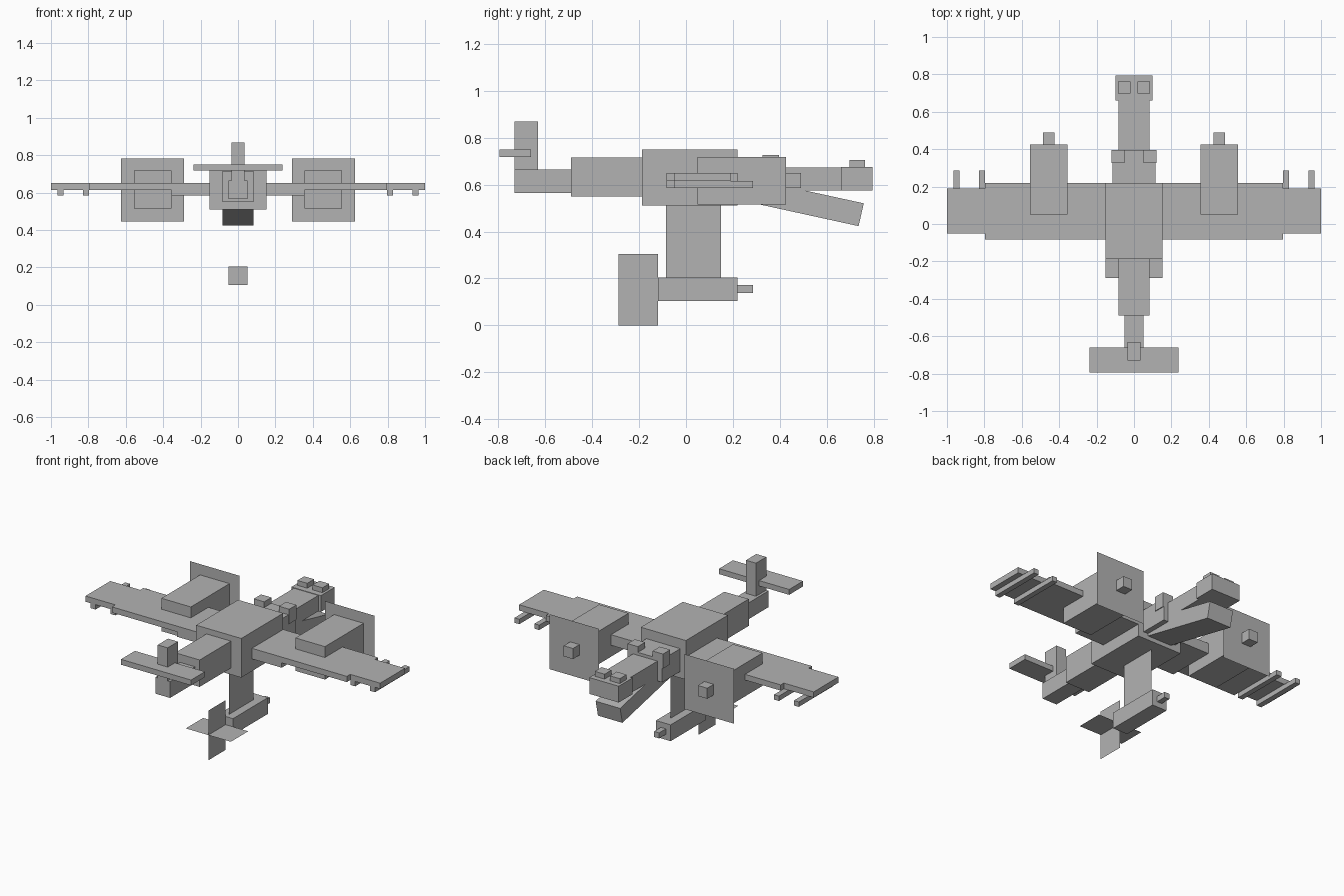
import bpy

if "Cube" in bpy.data.objects:
    bpy.data.objects.remove(bpy.data.objects["Cube"])

grey = bpy.data.materials.new("plain_grey")
grey.diffuse_color = (0.45, 0.45, 0.45, 1)
grey.use_nodes = True
grey.node_tree.nodes["Principled BSDF"].inputs["Base Color"].default_value = grey.diffuse_color


def mesh(name, verts, faces):
    me = bpy.data.meshes.new(name)
    me.from_pydata(verts, [], faces)
    me.materials.append(grey)
    ob = bpy.data.objects.new(name, me)
    bpy.context.collection.objects.link(ob)
    return ob


def prism(name, x0, x1, profile):
    """Extrude a four-point (y, z) profile along x."""
    verts = [(x, y, z) for x in (x0, x1) for y, z in profile]
    return mesh(name, verts, [(0, 3, 2, 1), (4, 5, 6, 7), (0, 1, 5, 4),
                              (1, 2, 6, 5), (2, 3, 7, 6), (3, 0, 4, 7)])


def box(name, x, y, z):
    return prism(name, x[0], x[1],
                 [(y[0], z[0]), (y[1], z[0]), (y[1], z[1]), (y[0], z[1])])


def pair(name, x, y, z):
    box(name + "_right", x, y, z)
    box(name + "_left", (-x[1], -x[0]), y, z)


def sheet_x(name, y, z):
    """Thin upright sheet on the centre plane."""
    mesh(name, [(0, y[0], z[0]), (0, y[1], z[0]), (0, y[1], z[1]), (0, y[0], z[1])],
         [(0, 1, 2, 3)])


# Body and tail
box("body", (-.153, .153), (-.187, .22), (.51, .75))
box("tail_base", (-.083, .083), (-.49, -.187), (.55, .715))
box("tail_end", (-.05, .05), (-.73, -.49), (.565, .665))
box("tail_fin", (-.034, .034), (-.73, -.63), (.665, .868))
box("tail_plane", (-.238, .238), (-.795, -.66), (.717, .75))

# Neck, head and sloping lower jaw
box("neck_base", (-.115, .115), (.22, .395), (.55, .69))
box("neck", (-.083, .083), (.395, .66), (.575, .672))
box("head", (-.1, .1), (.66, .795), (.575, .675))
pair("eye", (.018, .085), (.697, .763), (.675, .705))
pair("ear", (.05, .12), (.325, .395), (.635, .725))
prism("lower_jaw", -.083, .083,
      [(.2, .54), (.735, .423), (.757, .52), (.22, .637)])

# Wings with thick roots and hanging rods
pair("wing_root", (.153, .355), (-.083, .22), (.585, .65))
pair("inner_wing", (.153, .797), (-.083, .22), (.615, .65))
pair("outer_wing", (.797, 1), (-.05, .19), (.615, .65))
pair("inner_rod", (.797, .83), (-.05, .285), (.585, .615))
pair("outer_rod", (.932, .965), (-.05, .285), (.585, .615))

# Engines with a flat square disc and a hub
pair("engine", (.355, .555), (.05, .425), (.515, .717))
pair("hub", (.424, .487), (.425, .49), (.585, .65))
for side, s in (("right", 1), ("left", -1)):
    mesh("propeller_" + side,
         [(s * x, .427, z) for x, z in ((.29, .445), (.29, .782), (.626, .782), (.626, .445))],
         [(0, 1, 2, 3) if s > 0 else (3, 2, 1, 0)])

# Hanging pod on a thin pylon, with crossed fins
sheet_x("pylon", (-.085, .15), (.2, .51))
box("pod", (-.05, .05), (-.12, .22), (.105, .205))
box("pod_nose", (-.017, .017), (.22, .285), (.138, .172))
sheet_x("pod_upright_fin", (-.288, -.12), (0, .305))
mesh("pod_level_fin", [(-.153, -.288, .155), (.153, -.288, .155),
                       (.153, -.12, .155), (-.153, -.12, .155)], [(0, 1, 2, 3)])
